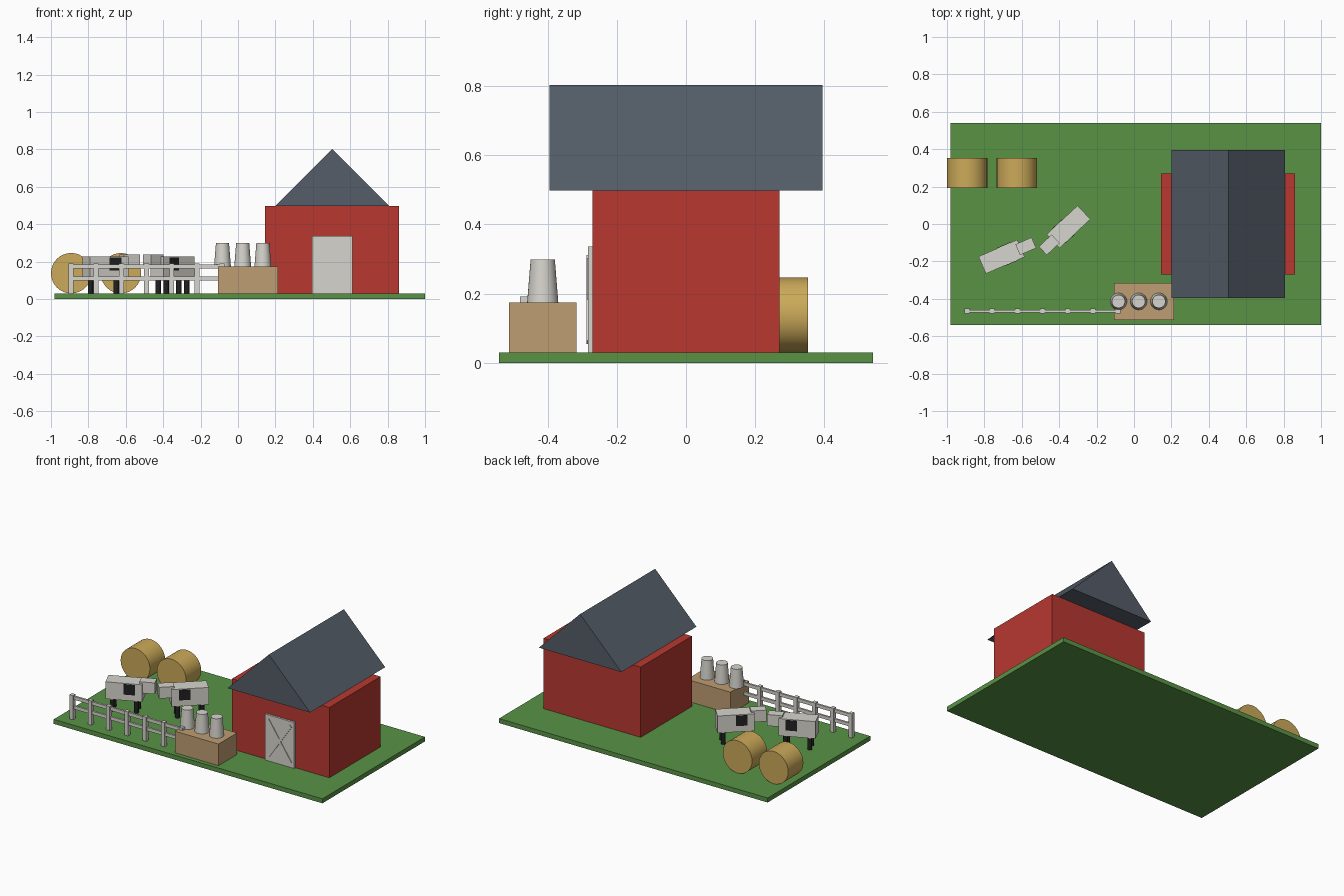
import bpy, math
from mathutils import Matrix, Vector

if "Cube" in bpy.data.objects:
    bpy.data.objects.remove(bpy.data.objects["Cube"])


def material(name, r, g, b):
    m = bpy.data.materials.new(name)
    m.diffuse_color = (r, g, b, 1)
    m.use_nodes = True
    m.node_tree.nodes["Principled BSDF"].inputs["Base Color"].default_value = m.diffuse_color
    return m


RED = material("barn_red", 0.48, 0.04, 0.03)
SLATE = material("slate", 0.09, 0.11, 0.14)
GRASS = material("grass", 0.10, 0.29, 0.06)
STRAW = material("straw", 0.60, 0.40, 0.10)
WOOD = material("wood", 0.52, 0.34, 0.17)
PALE = material("pale", 0.68, 0.66, 0.61)
BLACK = material("black", 0.015, 0.015, 0.015)


def mesh_object(name, verts, faces, mat, matrix=Matrix()):
    me = bpy.data.meshes.new(name)
    me.from_pydata(verts, [], faces)
    me.materials.append(mat)
    ob = bpy.data.objects.new(name, me)
    ob.matrix_world = matrix
    bpy.context.collection.objects.link(ob)
    return ob


def box(name, x, y, z, mat, matrix=Matrix()):
    """Box spanning the (min, max) ranges x, y and z."""
    verts = [(a, b, c) for a in x for b in y for c in z]
    faces = [(0, 1, 3, 2), (4, 6, 7, 5), (0, 4, 5, 1),
             (2, 3, 7, 6), (0, 2, 6, 4), (1, 5, 7, 3)]
    return mesh_object(name, verts, faces, mat, matrix)


def cone(name, r1, r2, depth, loc, mat, rot=(0, 0, 0), sides=32):
    bpy.ops.mesh.primitive_cone_add(vertices=sides, radius1=r1, radius2=r2,
                                    depth=depth, location=loc, rotation=rot)
    ob = bpy.context.object
    ob.name = name
    ob.data.materials.append(mat)
    bpy.ops.object.shade_smooth_by_angle(angle=math.radians(40))
    return ob


G = 0.03  # top of the grass

# Ground slab
box("ground", (-0.98, 1.0), (-0.54, 0.54), (0, G), GRASS)

# Barn walls and gabled roof
box("barn_walls", (0.145, 0.862), (-0.27, 0.27), (G, 0.498), RED)
roof = [(x, y, z) for y in (-0.395, 0.395)
        for x, z in ((0.2, 0.498), (0.808, 0.498), (0.504, 0.803))]
mesh_object("barn_roof", roof, [(0, 1, 2), (5, 4, 3), (0, 3, 4, 1),
                                (1, 4, 5, 2), (2, 5, 3, 0)], SLATE)

# Door with crossed braces
box("barn_door", (0.396, 0.612), (-0.283, -0.27), (G, 0.336), PALE)
tilt = math.atan2(0.25, 0.17)
for i, s in enumerate((1, -1)):
    m = Matrix.Translation((0.504, -0.283, 0.183)) @ Matrix.Rotation(s * tilt, 4, 'Y')
    box(f"door_brace_{i + 1}", (-0.15, 0.15), (-0.005, 0.005), (-0.009, 0.009), PALE, m)

# Crate carrying three milk cans
box("crate", (-0.106, 0.215), (-0.512, -0.316), (G, 0.174), WOOD)
for i in range(3):
    cone(f"milk_can_{i + 1}", 0.045, 0.035, 0.125,
         (-0.083 + 0.108 * i, -0.414, 0.2365), PALE)

# Fence: posts and two rails
for i in range(7):
    x = -0.893 + 0.1347 * i
    box(f"fence_post_{i + 1}", (x - 0.013, x + 0.013), (-0.479, -0.453), (G, 0.191), PALE)
for name, z in (("lower", 0.11), ("upper", 0.173)):
    box(f"fence_rail_{name}", (-0.893, -0.072), (-0.472, -0.459),
        (z - 0.011, z + 0.011), PALE)

# Round hay bales
for i, x in enumerate((-0.892, -0.626)):
    cone(f"hay_bale_{i + 1}", 0.108, 0.108, 0.16, (x, 0.273, G + 0.108),
         STRAW, (math.pi / 2, 0, 0))


# Cows, modelled facing +x then turned into place
def cow(name, x, y, angle):
    m = Matrix.Translation((x, y, 0)) @ Matrix.Rotation(math.radians(angle), 4, 'Z')
    box(name + "_body", (-0.113, 0.113), (-0.05, 0.05), (0.112, 0.226), PALE, m)
    box(name + "_head", (0.094, 0.188), (-0.031, 0.031), (0.162, 0.237), PALE, m)
    box(name + "_spot", (0.0, 0.07), (-0.0525, 0.0525), (0.152, 0.221), BLACK, m)
    for i, (a, b) in enumerate(((1, 1), (1, -1), (-1, 1), (-1, -1))):
        p = m @ Vector((0.075 * a, 0.031 * b, 0.073))
        cone(f"{name}_leg_{i + 1}", 0.014, 0.014, 0.086, p, BLACK, sides=12)


cow("cow_left", -0.708, -0.175, 23.5)
cow("cow_right", -0.35, -0.015, 223)
